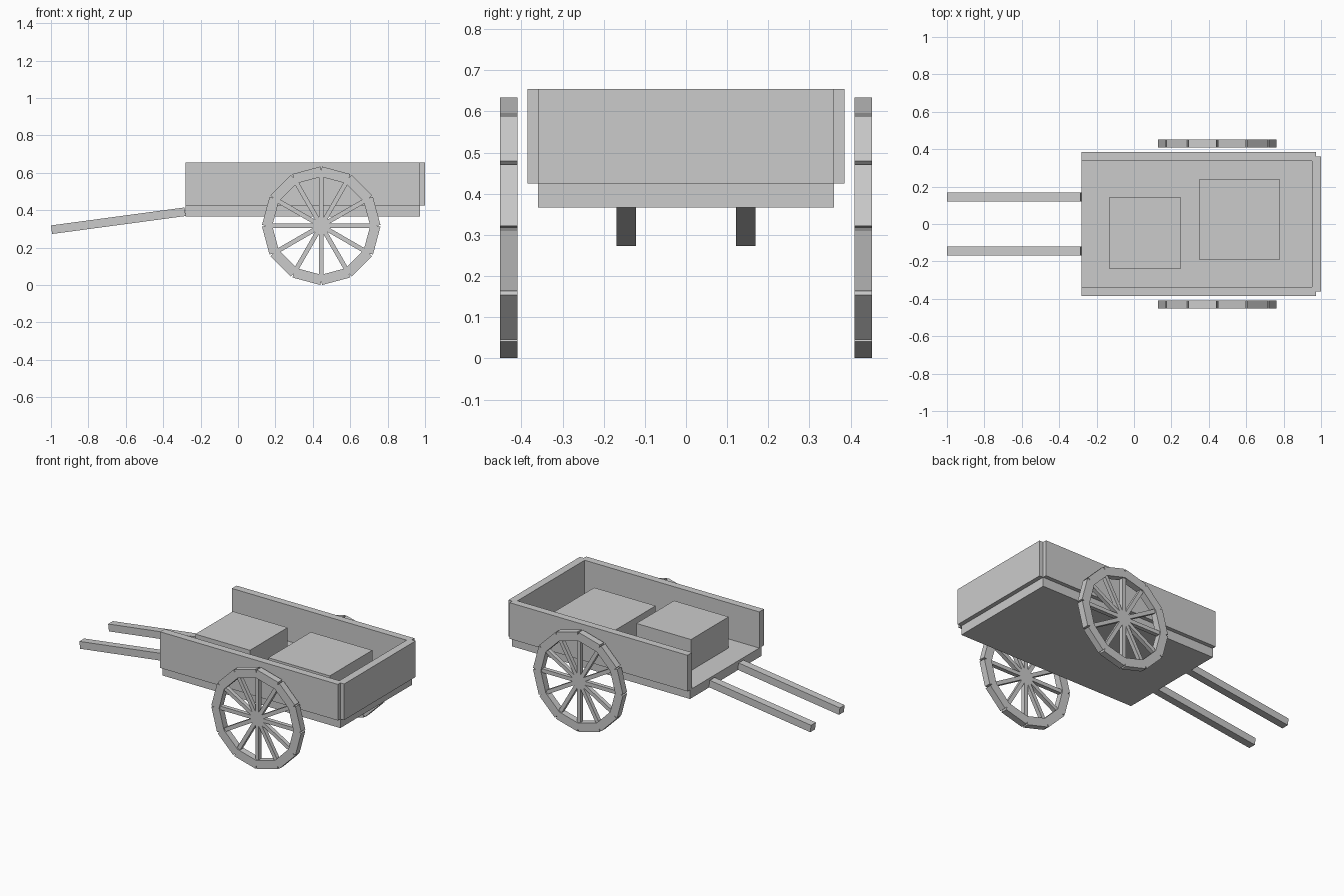
import bpy, bmesh
from math import radians, atan2, hypot
from mathutils import Matrix, Vector

if "Cube" in bpy.data.objects:
    bpy.data.objects.remove(bpy.data.objects["Cube"])


def add_box(bm, size, matrix):
    """Add a box of the given size, placed by a matrix."""
    scale = Matrix.Diagonal((*size, 1.0))
    bmesh.ops.create_cube(bm, size=1.0, matrix=matrix @ scale)


def finish(bm, name):
    mesh = bpy.data.meshes.new(name)
    bm.to_mesh(mesh)
    bm.free()
    obj = bpy.data.objects.new(name, mesh)
    bpy.context.collection.objects.link(obj)
    return obj


def box(name, x, y, z):
    """Axis-aligned box from (min, max) ranges."""
    lo, hi = Vector((x[0], y[0], z[0])), Vector((x[1], y[1], z[1]))
    bm = bmesh.new()
    add_box(bm, hi - lo, Matrix.Translation((lo + hi) / 2))
    return finish(bm, name)


# Cart bed and boards
FLOOR, TOP = 0.425, 0.655
box("floor", (-0.28, 0.973), (-0.36, 0.36), (0.367, FLOOR))
box("tail_board", (0.951, 1.0), (-0.36, 0.36), (FLOOR, TOP))

# Cargo boxes resting on the floor
box("front_crate", (-0.134, 0.251), (-0.238, 0.141), (FLOOR, 0.623))
box("rear_crate", (0.347, 0.78), (-0.19, 0.238), (FLOOR, 0.583))


def wheel(name, y):
    """Twelve rim blocks with open outer joints, and a spoke to each joint."""
    bm = bmesh.new()
    centre = Matrix.Translation((0.445, y, 0.317))
    for i in range(12):
        rim = Matrix.Rotation(radians(30 * i + 15), 4, 'Y')
        add_box(bm, (0.054, 0.042, 0.154),
                centre @ rim @ Matrix.Translation((0.28, 0, 0)))
        spoke = Matrix.Rotation(radians(30 * i), 4, 'Y')
        add_box(bm, (0.27, 0.026, 0.024),
                centre @ spoke @ Matrix.Translation((0.135, 0, 0)))
    return finish(bm, name)


# Sloping pull handle, from its tip to the front of the bed
tip, root = Vector((-0.997, 0, 0.296)), Vector((-0.283, 0, 0.392))
run = root - tip
tilt = Matrix.Rotation(-atan2(run.z, run.x), 4, 'Y')

# Mirrored parts
for side, s in (("right", -1), ("left", 1)):
    box(side + "_side_board", (-0.28, 0.973),
        sorted((s * 0.338, s * 0.385)), (FLOOR, TOP))
    wheel(side + "_wheel", s * 0.431)
    bm = bmesh.new()
    mid = (tip + root) / 2 + Vector((0, s * 0.145, 0))
    add_box(bm, (hypot(run.x, run.z), 0.048, 0.046),
            Matrix.Translation(mid) @ tilt)
    finish(bm, side + "_handle")
